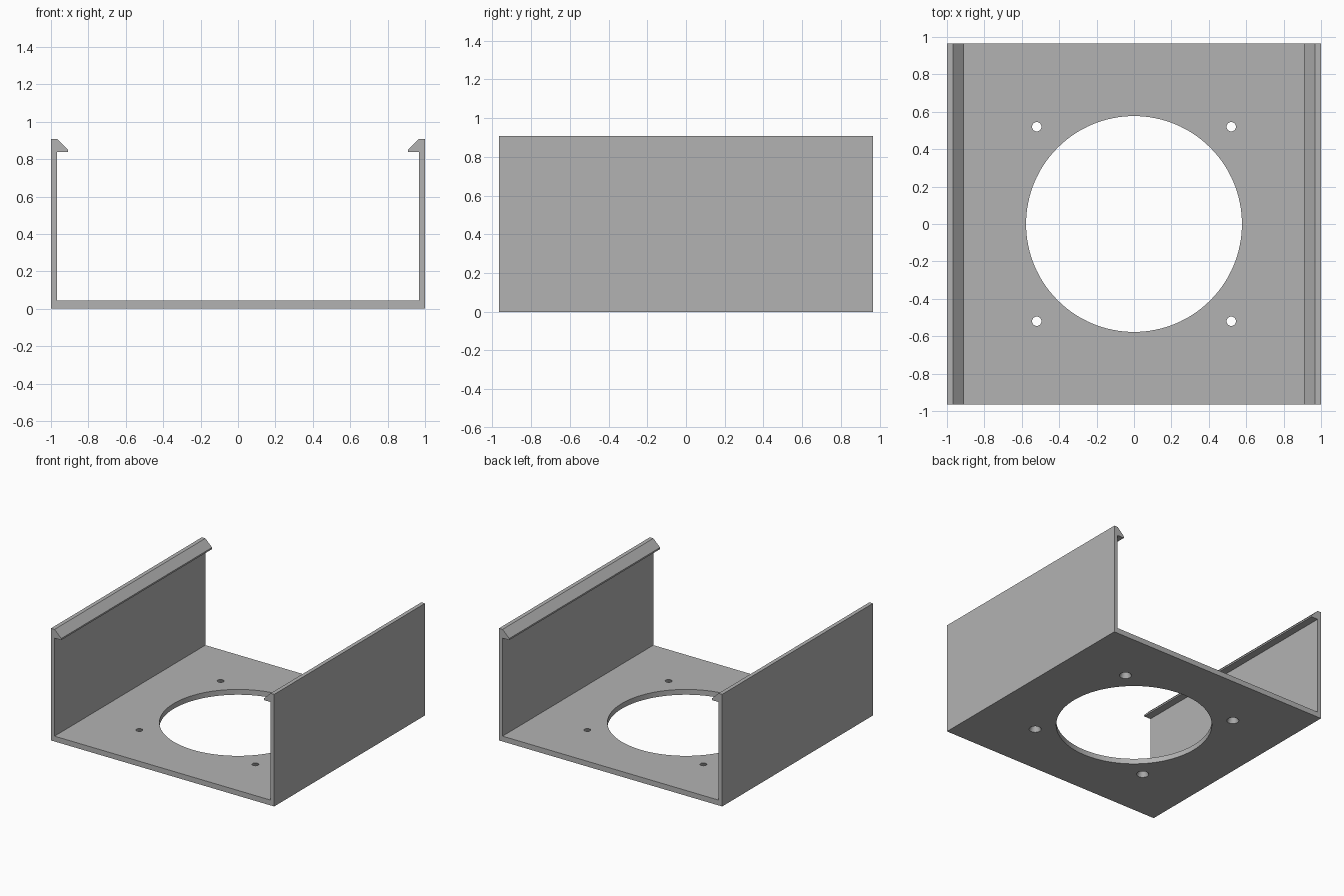
import bpy, bmesh, math

cube = bpy.data.objects.get("Cube")
if cube:
    bpy.data.objects.remove(cube)

DEPTH = 0.965    # half length along y
FLOOR = 0.043    # floor thickness

grey = bpy.data.materials.new("light grey")
grey.use_nodes = True
colour = (0.45, 0.45, 0.45, 1)
grey.diffuse_color = colour
grey.node_tree.nodes["Principled BSDF"].inputs["Base Color"].default_value = colour


def make_object(name, bm):
    bmesh.ops.recalc_face_normals(bm, faces=bm.faces)
    mesh = bpy.data.meshes.new(name)
    bm.to_mesh(mesh)
    bm.free()
    mesh.materials.append(grey)
    obj = bpy.data.objects.new(name, mesh)
    bpy.context.collection.objects.link(obj)
    return obj


def add_cutter(bm, x, y, low_z, high_z, low_r, high_r, sides):
    made = bmesh.ops.create_cone(bm, cap_ends=True, segments=sides, radius1=low_r,
                                 radius2=high_r, depth=high_z - low_z)
    bmesh.ops.translate(bm, verts=made["verts"], vec=(x, y, (low_z + high_z) / 2))


# Channel: floor, side walls and inward snap lips as one mirrored profile
half = [(1, 0), (1, 0.908), (0.968, 0.908), (0.908, 0.85),
        (0.908, 0.837), (0.968, 0.837), (0.968, FLOOR)]
outline = half + [(-x, z) for x, z in reversed(half)]
bm = bmesh.new()
face = bm.faces.new([bm.verts.new((x, -DEPTH, z)) for x, z in outline])
sweep = bmesh.ops.extrude_face_region(bm, geom=[face])
new_verts = [g for g in sweep["geom"] if isinstance(g, bmesh.types.BMVert)]
bmesh.ops.translate(bm, verts=new_verts, vec=(0, 2 * DEPTH, 0))
tray = make_object("channel_tray", bm)

# Cutters: large round opening and four countersunk screw holes
bm = bmesh.new()
add_cutter(bm, 0, 0, -0.1, 0.1, 0.577, 0.577, 128)
for x in (-0.52, 0.52):
    for y in (-0.52, 0.52):
        slope = (0.045 - 0.025) / FLOOR
        add_cutter(bm, x, y, -0.02, FLOOR + 0.02,
                   0.045 + 0.02 * slope, 0.025 - 0.02 * slope, 32)
cutter = make_object("hole_cutter", bm)
cutter.hide_render = True
cutter.hide_viewport = True

holes = tray.modifiers.new("holes", 'BOOLEAN')
holes.operation = 'DIFFERENCE'
holes.solver = 'EXACT'
holes.object = cutter

# Apply the cut and drop the helper
graph = bpy.context.evaluated_depsgraph_get()
cut_mesh = bpy.data.meshes.new_from_object(tray.evaluated_get(graph))
tray.modifiers.clear()
tray.data = cut_mesh
bpy.data.objects.remove(cutter)

# Smooth the hole walls, keep every corner sharp
bpy.ops.object.select_all(action='DESELECT')
tray.select_set(True)
bpy.context.view_layer.objects.active = tray
bpy.ops.object.shade_smooth_by_angle(angle=math.radians(30))
